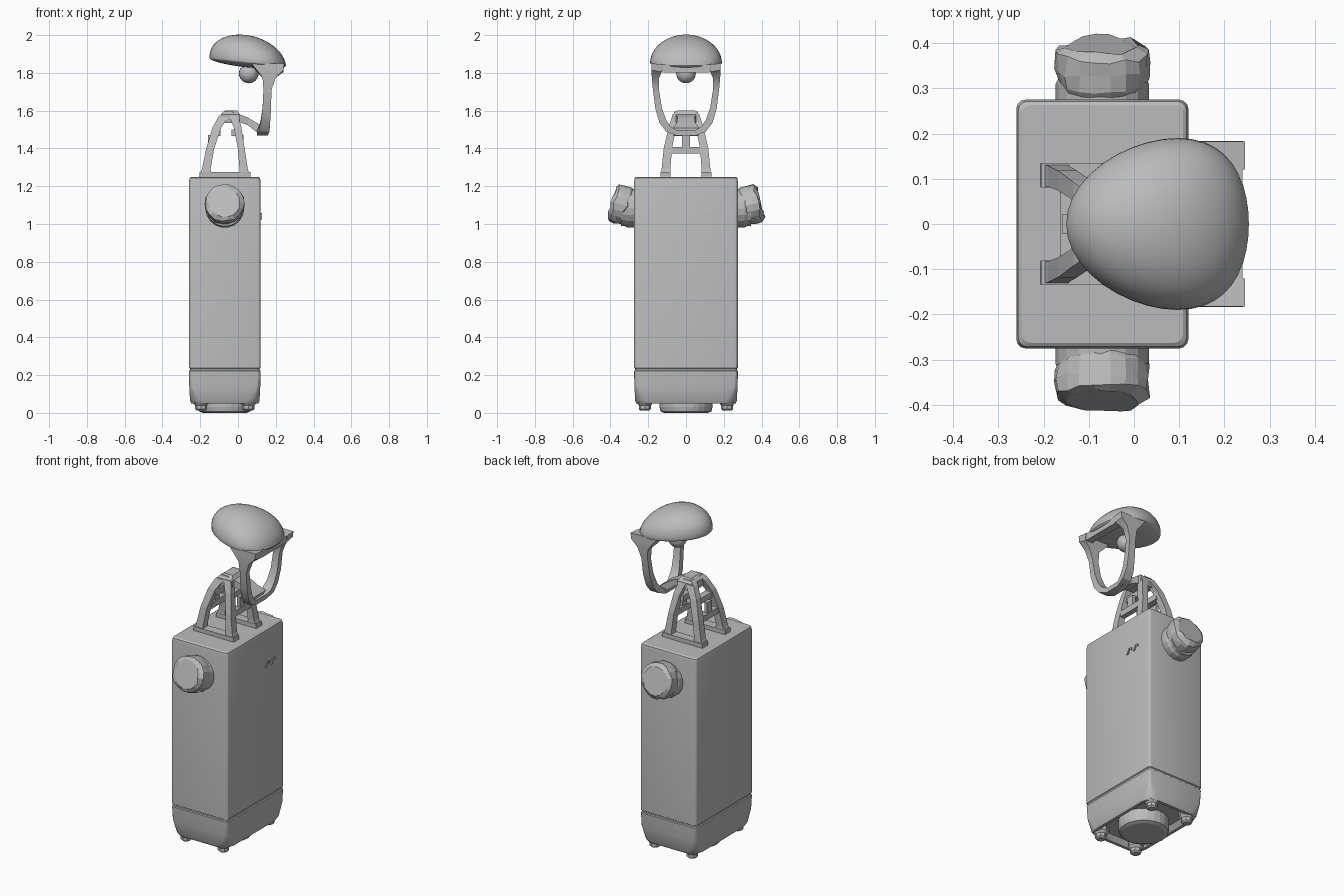
import bpy, bmesh, math, random
from mathutils import Matrix, Vector

random.seed(4)
if "Cube" in bpy.data.objects:
    bpy.data.objects.remove(bpy.data.objects["Cube"])

grey = bpy.data.materials.new("matte grey")
grey.use_nodes = True
grey.diffuse_color = (0.5, 0.5, 0.5, 1)
grey.node_tree.nodes["Principled BSDF"].inputs["Base Color"].default_value = (0.5, 0.5, 0.5, 1)

CX = -0.07  # centre of the body in x


def finish(name, bm, smooth=None):
    bmesh.ops.recalc_face_normals(bm, faces=bm.faces)
    mesh = bpy.data.meshes.new(name)
    bm.to_mesh(mesh)
    bm.free()
    mesh.materials.append(grey)
    obj = bpy.data.objects.new(name, mesh)
    bpy.context.collection.objects.link(obj)
    if smooth:
        bpy.ops.object.select_all(action='DESELECT')
        obj.select_set(True)
        bpy.context.view_layer.objects.active = obj
        bpy.ops.object.shade_smooth_by_angle(angle=math.radians(smooth))
    return obj


def loft(name, rings, smooth=None):
    """Skin a list of point rings and cap both ends."""
    bm = bmesh.new()
    rows = [[bm.verts.new(p) for p in ring] for ring in rings]
    n = len(rows[0])
    for a, b in zip(rows, rows[1:]):
        for i in range(n):
            j = (i + 1) % n
            bm.faces.new((a[i], a[j], b[j], b[i]))
    bm.faces.new(rows[0])
    bm.faces.new(rows[-1])
    return finish(name, bm, smooth)


def slab(x, y, z, hx, hy):
    """Horizontal rectangular section."""
    return [(x + sx * hx, y + sy * hy, z) for sx, sy in ((-1, -1), (1, -1), (1, 1), (-1, 1))]


def box(name, x0, x1, y0, y1, z0, z1):
    x, y, hx, hy = (x0 + x1) / 2, (y0 + y1) / 2, (x1 - x0) / 2, (y1 - y0) / 2
    return loft(name, [slab(x, y, z0, hx, hy), slab(x, y, z1, hx, hy)])


def lathe(name, profile, matrix, sides=16, rough=0, smooth=None):
    """Turn (radius, height) pairs about z; rough jitters the points."""
    rings = []
    for r, h in profile:
        ring = []
        for i in range(sides):
            a = math.tau * i / sides
            k = r * (1 - rough * random.random())
            lift = rough * random.uniform(-0.12, 0.12)
            ring.append(matrix @ Vector((k * math.cos(a), k * math.sin(a), h + lift)))
        rings.append(ring)
    return loft(name, rings, smooth)


def rounded(z, inset, radius):
    """Rounded rectangle section of the body."""
    hx, hy = 0.19 - inset, 0.275 - inset
    ring = []
    for q, (sx, sy) in enumerate(((1, 1), (-1, 1), (-1, -1), (1, -1))):
        for k in range(4):
            a = math.radians(90 * q + 30 * k)
            ring.append((CX + sx * (hx - radius) + radius * math.cos(a),
                         sy * (hy - radius) + radius * math.sin(a), z))
    return ring


# Tall body with a recessed underside, a groove and a softened lid edge
loft("body", [rounded(*s) for s in (
    (0.08, 0.05, 0.05), (0.05, 0.03, 0.06), (0.05, 0.012, 0.07), (0.065, 0.006, 0.06),
    (0.14, 0.002, 0.025), (0.222, 0, 0.02), (0.226, 0.005, 0.02), (0.234, 0.005, 0.02),
    (0.238, 0, 0.02), (1.225, 0, 0.02), (1.244, 0.004, 0.02), (1.25, 0.012, 0.02))], 25)

# Round base plate and four feet
lathe("base_plate", [(0.115, 0), (0.135, 0.008), (0.14, 0.03), (0.14, 0.1)],
      Matrix.Translation((CX, 0, 0)), 24)
for sx in (-1, 1):
    for sy in (-1, 1):
        lathe("foot", [(0.022, 0.012), (0.032, 0.02), (0.032, 0.04), (0.045, 0.055), (0.045, 0.1)],
              Matrix.Translation((CX + sx * 0.125, sy * 0.218, 0)), 8)

# Rough capped stubs at the front and back
for side, turn in (("back", -90), ("front", 90)):
    s = 1 if side == "back" else -1
    spin = Matrix.Rotation(math.radians(turn), 4, 'X')
    lathe(side + "_collar", [(0.103, 0), (0.103, 0.045), (0.096, 0.06), (0.096, 0.08)],
          Matrix.Translation((CX, s * 0.265, 1.083)) @ spin, 18)
    tilt = Matrix.Rotation(math.radians(turn + s * 15), 4, 'X')
    lathe(side + "_cap", [(0.09, -0.03), (0.106, 0), (0.109, 0.035), (0.107, 0.062), (0.085, 0.077)],
          Matrix.Translation((CX, s * 0.318, 1.096)) @ tilt, 18, rough=0.08)

# Two small raised marks on the side
for y in (0.085, 0.14):
    loft("side_mark", [[(x, y, 1.025), (x, y + 0.012, 1.025), (x, y + 0.025, 1.05),
                        (x, y + 0.04, 1.04), (x, y + 0.04, 1.055), (x, y + 0.02, 1.058)]
                       for x in (0.115, 0.126)])

# Neck frame: arched legs, rails and cross bars
for s in (-1, 1):
    loft("rear_leg", [slab(x, s * y, z, hx, hy) for x, y, z, hx, hy in (
        (-0.175, 0.108, 1.24, 0.035, 0.027), (-0.168, 0.106, 1.29, 0.023, 0.023),
        (-0.147, 0.096, 1.40, 0.021, 0.022), (-0.112, 0.073, 1.51, 0.023, 0.02),
        (-0.075, 0.05, 1.57, 0.027, 0.02), (-0.05, 0.04, 1.595, 0.025, 0.02))])
    loft("fore_leg", [slab(x, s * y, z, hx, hy) for x, y, z, hx, hy in (
        (0.038, 0.108, 1.24, 0.032, 0.027), (0.03, 0.106, 1.29, 0.022, 0.023),
        (0.017, 0.096, 1.40, 0.018, 0.022), (-0.002, 0.073, 1.51, 0.02, 0.02),
        (-0.025, 0.05, 1.58, 0.025, 0.02))])
    box("foot_rail", -0.205, 0.065, s * 0.108 - 0.027, s * 0.108 + 0.027, 1.24, 1.275)
for x in (-0.148, 0.018):
    box("cross_bar", x - 0.016, x + 0.016, -0.1, 0.1, 1.372, 1.408)
    box("centre_post", x - 0.01, x + 0.01, -0.022, 0.022, 1.40, 1.47)
    box("upper_bar", x * 0.6 - 0.045, x * 0.6 - 0.005, -0.075, 0.075, 1.465, 1.5)
loft("neck_hub", [slab(-0.04, 0, 1.535, 0.05, 0.068), slab(-0.04, 0, 1.58, 0.05, 0.072),
                  slab(-0.035, 0, 1.602, 0.03, 0.045)])

# Forward strut from the hub to the chin
loft("neck_strut", [[(x, -w, z), (x, w, z), (x, w, z + t), (x, -w, z + t)] for x, z, t, w in (
    (-0.03, 1.55, 0.045, 0.06), (0.05, 1.525, 0.04, 0.045), (0.1, 1.485, 0.05, 0.05),
    (0.14, 1.468, 0.04, 0.07))])

# Open face loop: outer y, z, inner y, z, then the x range
half = [(0.182, 1.85, 0.12, 1.845, 0.07, 0.245), (0.183, 1.815, 0.128, 1.805, 0.1, 0.24),
        (0.181, 1.775, 0.142, 1.775, 0.13, 0.2), (0.175, 1.71, 0.143, 1.71, 0.135, 0.177),
        (0.162, 1.61, 0.128, 1.615, 0.13, 0.175), (0.14, 1.535, 0.105, 1.55, 0.12, 0.17),
        (0.105, 1.49, 0.08, 1.515, 0.11, 0.167), (0.05, 1.468, 0.045, 1.495, 0.1, 0.157)]
path = half + [(-a, b, -c, d, e, f) for a, b, c, d, e, f in reversed(half)]
loft("face_loop", [[(e, a, b), (f, a, b), (f, c, d), (e, c, d)] for a, b, c, d, e, f in path], 30)

# Egg-shaped head dome with a shallow underside
bm = bmesh.new()
bmesh.ops.create_uvsphere(bm, u_segments=40, v_segments=24, radius=1)
for v in bm.verts:
    u, w, h = v.co
    v.co = (0.203 * (u + 0.22 * w * w - 0.14 * max(h, 0)), 0.19 * w, h * (0.14 if h > 0 else 0.03))
bm.transform(Matrix.Translation((0.052, 0, 1.859)) @ Matrix.Rotation(math.radians(6), 4, 'Y'))
finish("head_dome", bm, 40)

# Brow block and round lamp beneath the dome
box("brow_block", 0.195, 0.24, -0.125, 0.125, 1.802, 1.845)
bm = bmesh.new()
bmesh.ops.create_uvsphere(bm, u_segments=20, v_segments=12, radius=0.052)
bm.transform(Matrix.Translation((0.057, 0, 1.797)))
finish("lamp", bm, 60)
